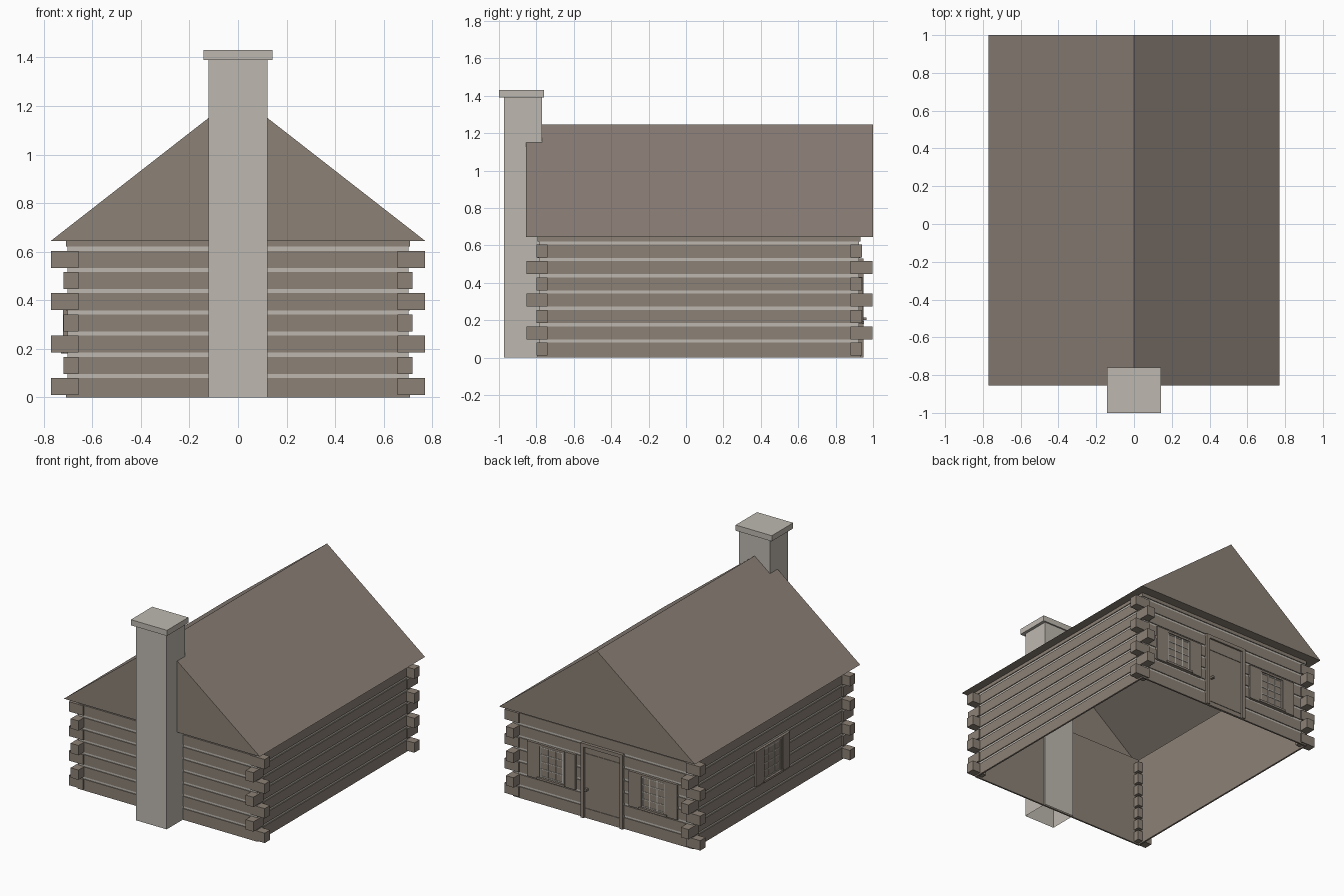
import bpy, bmesh
from math import pi
from mathutils import Matrix, Vector

cube = bpy.data.objects.get("Cube")
if cube:
    bpy.data.objects.remove(cube, do_unlink=True)


def material(name, rgb):
    m = bpy.data.materials.new(name)
    m.use_nodes = True
    m.diffuse_color = (*rgb, 1)
    m.node_tree.nodes["Principled BSDF"].inputs["Base Color"].default_value = (*rgb, 1)
    return m


WOOD = material("brown wood", (0.262, 0.220, 0.181))
ROOF = material("roof brown", (0.254, 0.212, 0.183))
STONE = material("pale stone", (0.515, 0.485, 0.434))


def finish(name, bm, *mats):
    mesh = bpy.data.meshes.new(name)
    bm.to_mesh(mesh)
    bm.free()
    for m in mats:
        mesh.materials.append(m)
    obj = bpy.data.objects.new(name, mesh)
    bpy.context.collection.objects.link(obj)
    return obj


def boxes(name, mat, spans, place=Matrix()):
    """One object made of boxes, each given by its x, y and z span."""
    bm = bmesh.new()
    for span in spans:
        size = Vector([b - a for a, b in span])
        mid = Vector([(a + b) / 2 for a, b in span])
        bmesh.ops.create_cube(bm, size=1, matrix=place @ Matrix.Translation(mid)
                              @ Matrix.Diagonal((*size, 1)))
    return finish(name, bm, mat)


WALL_X, FRONT, BACK, EAVE = 0.708, -0.793, 0.932, 0.645
ROWS, PITCH = 7, 0.0873


# Walls: stacked rectangular rings, with pale recessed strips between the logs
def build_walls():
    rings = [(0.0, 0.0, 0)]                      # z, inset, material of band above
    for k in range(ROWS):
        low = 0.08 + k * PITCH
        high = low + 0.017
        rings += [(low, 0, 0), (low, 0.006, 1), (high, 0.006, 0), (high, 0, 0)]
    rings += [(EAVE, 0, 0), (EAVE, 0.012, 0), (0, 0.012, 0)]
    bm = bmesh.new()
    loops = []
    for z, i, _ in rings:
        x, f, b = WALL_X - i, FRONT + i, BACK - i
        loops.append([bm.verts.new((px, py, z))
                      for px, py in ((-x, f), (x, f), (x, b), (-x, b))])
    loops.append(loops[0])
    for r, (lo, hi) in enumerate(zip(loops, loops[1:])):
        for i in range(4):
            j = (i + 1) % 4
            face = bm.faces.new((lo[i], lo[j], hi[j], hi[i]))
            face.material_index = rings[r][2]
    finish("log_walls", bm, WOOD, STONE)


build_walls()

# Crossed log ends at the four corners, alternating direction by row
ends = []
for k in range(ROWS):
    z = (0.01 + k * PITCH, 0.08 + k * PITCH)
    long_x = k % 2 == 0
    x_out = 0.77 if long_x else 0.718
    ys = ((-0.80, -0.74), (0.88, 0.94)) if long_x else ((-0.853, -0.74), (0.88, 0.997))
    for xs in ((0.657, x_out), (-x_out, -0.657)):
        ends += [(xs, y, z) for y in ys]
boxes("log_ends", WOOD, ends)


# Roof: hollow gabled shell with a soffit around the walls
def build_roof():
    bm = bmesh.new()
    front, back = [[bm.verts.new(p) for p in ((-0.77, y, EAVE), (0, y, 1.245), (0.77, y, EAVE))]
                   for y in (-0.855, 1.0)]
    fl, ft, fr = front
    bl, bt, br = back
    slopes = [bm.faces.new(f) for f in ((fl, ft, bt, bl), (ft, fr, br, bt))]
    bm.faces.new((fl, fr, ft))
    bm.faces.new((br, bl, bt))
    for f in slopes:
        f.material_index = 1
    inner = [bm.verts.new((x, y, EAVE)) for x, y in
             ((-WALL_X, FRONT), (WALL_X, FRONT), (WALL_X, BACK), (-WALL_X, BACK))]
    outer = (fl, fr, br, bl)
    for i in range(4):
        j = (i + 1) % 4
        bm.faces.new((outer[j], outer[i], inner[i], inner[j]))
    finish("roof", bm, WOOD, ROOF)


build_roof()

# Chimney stack, open at the foot, and its cap
stack = boxes("chimney_stack", STONE, [((-0.121, 0.121), (-0.973, -0.77), (0, 1.4))])
bm = bmesh.new()
bm.from_mesh(stack.data)
bmesh.ops.delete(bm, geom=[f for f in bm.faces if f.normal.z < -0.9], context='FACES')
bm.to_mesh(stack.data)
bm.free()
boxes("chimney_cap", STONE, [((-0.142, 0.142), (-1.0, -0.76), (1.39, 1.43))])


# Window with shutters; local y is the outward direction, z the height
def window(name, place):
    w, low, high = 0.10, 0.18, 0.43
    bar = 0.015
    boxes(name + "_glass", WOOD, [((-w, w), (-0.005, 0.004), (low, high))], place)
    frame = [((s - bar / 2, s + bar / 2), (0, 0.012), (low, high)) for s in (-w, w)]
    frame += [((-w, w), (0, 0.012), (high - bar, high)),
              ((-w - 0.01, w + 0.01), (0, 0.02), (low, low + bar))]
    boxes(name + "_frame", WOOD, frame, place)
    t = 0.003
    lattice = [((w * s - t, w * s + t), (0, 0.007), (low, high))
               for s in (-0.87, -0.3, 0.3, 0.87)]
    for i in range(5):
        z = low + 0.022 + i * (high - low - 0.044) / 4
        lattice.append(((-w * 0.9, w * 0.9), (0, 0.007), (z - t, z + t)))
    boxes(name + "_lattice", STONE, lattice, place)
    shutters = []
    for a, b in ((-0.19, -0.108), (0.108, 0.19)):
        shutters.append(((a, b), (-0.006, 0.012), (low, high)))
    boxes(name + "_shutters", WOOD, shutters, place)


for side, x in (("left", 0.40), ("right", -0.40)):
    window("back_window_" + side, Matrix.Translation((x, BACK, 0)))
window("side_window", Matrix.Translation((-WALL_X, 0.05, 0)) @ Matrix.Rotation(pi / 2, 4, 'Z'))

# Back door with frame, rails and handle
place = Matrix.Translation((0, BACK, 0))
boxes("door_leaf", WOOD, [((-0.145, 0.145), (-0.006, 0.004), (0, 0.52))], place)
boxes("door_rails", WOOD, [((-0.135, 0.135), (0, 0.008), z)
                           for z in ((0.03, 0.07), (0.42, 0.46))], place)
boxes("door_frame", WOOD, [((-0.165, -0.14), (-0.006, 0.016), (0, 0.53)),
                           ((0.14, 0.165), (-0.006, 0.016), (0, 0.53)),
                           ((-0.165, 0.165), (-0.006, 0.016), (0.505, 0.53))], place)
boxes("door_handle", WOOD, [((0.112, 0.128), (0, 0.032), (0.20, 0.215))], place)
